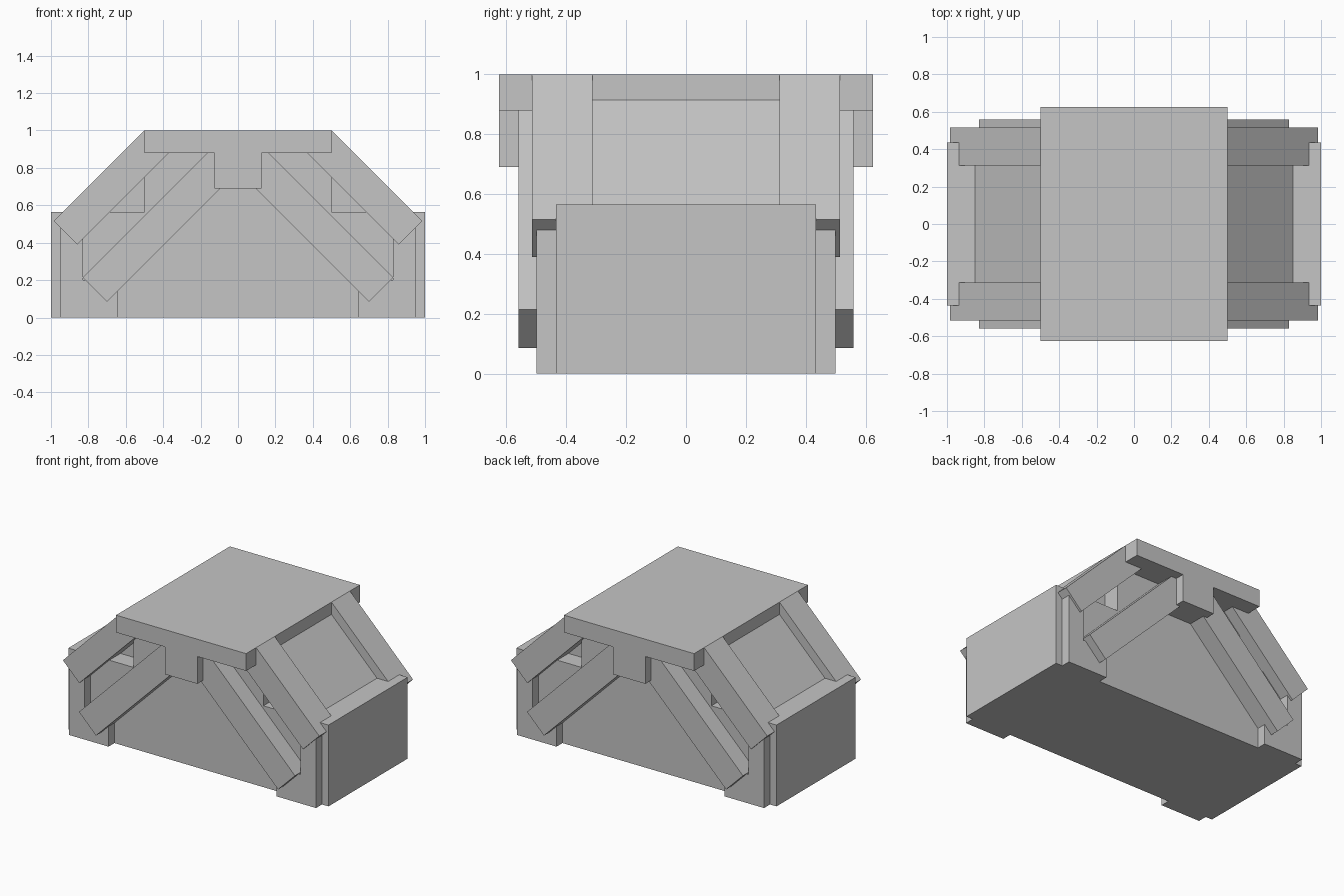
import bpy
import bmesh

# Remove the default cube
cube = bpy.data.objects.get("Cube")
if cube:
    bpy.data.objects.remove(cube, do_unlink=True)

# Single grey material
grey = bpy.data.materials.new("plain grey")
grey.use_nodes = True
colour = (0.56, 0.56, 0.56, 1)
grey.diffuse_color = colour
for node in grey.node_tree.nodes:
    if node.type == "BSDF_PRINCIPLED":
        node.inputs["Base Color"].default_value = colour


def prism(name, profile, y0, y1):
    """Extrude an (x, z) profile from y0 to y1."""
    bm = bmesh.new()
    face = bm.faces.new([bm.verts.new((x, y0, z)) for x, z in profile])
    moved = bmesh.ops.extrude_face_region(bm, geom=[face])["geom"]
    verts = [v for v in moved if isinstance(v, bmesh.types.BMVert)]
    bmesh.ops.translate(bm, verts=verts, vec=(0, y1 - y0, 0))
    bmesh.ops.recalc_face_normals(bm, faces=bm.faces)
    mesh = bpy.data.meshes.new(name)
    bm.to_mesh(mesh)
    bm.free()
    mesh.materials.append(grey)
    obj = bpy.data.objects.new(name, mesh)
    bpy.context.collection.objects.link(obj)
    return obj


def half(points):
    """Complete a right-hand outline by mirroring it in x."""
    return points + [(-x, z) for x, z in reversed(points)]


# Core with low ends and a raised middle
prism("body", half([(1, 0), (1, 0.565), (0.5, 0.565), (0.5, 0.89)]), -0.435, 0.435)

# Roof slab
prism("roof_slab", half([(0.5, 0.88), (0.5, 1)]), -0.625, 0.625)

# Outlines of the repeated corner parts
upper_arm = [(0.5, 1), (0.985, 0.515), (0.86, 0.39), (0.37, 0.88)]
lower_arm = [(0.165, 0.88), (0.83, 0.215), (0.7, 0.085), (0.035, 0.75), (0.035, 0.88)]
post = [(0.645, 0), (0.95, 0), (0.95, 0.48), (0.86, 0.39), (0.83, 0.42),
        (0.83, 0.2), (0.645, 0.2)]
wedge = [(0.5, 0.915), (0.85, 0.565), (0.5, 0.565)]

for sx, side in ((1, "left"), (-1, "right")):
    # Sloped infill between the upper arms
    prism(f"sloped_panel_{side}", [(sx * x, z) for x, z in wedge], -0.312, 0.312)
    for sy, end in ((-1, "front"), (1, "back")):
        for name, outline, inner, outer in (
            ("upper_arm", upper_arm, 0.312, 0.515),
            ("lower_arm", lower_arm, 0.435, 0.56),
            ("corner_post", post, 0.435, 0.5),
        ):
            prism(f"{name}_{end}_{side}", [(sx * x, z) for x, z in outline],
                  sy * inner, sy * outer)

# Hanging blocks under the roof slab
for sy, end in ((-1, "front"), (1, "back")):
    prism(f"hanging_block_{end}", half([(0.125, 0.69), (0.125, 0.88)]),
          sy * 0.435, sy * 0.625)
